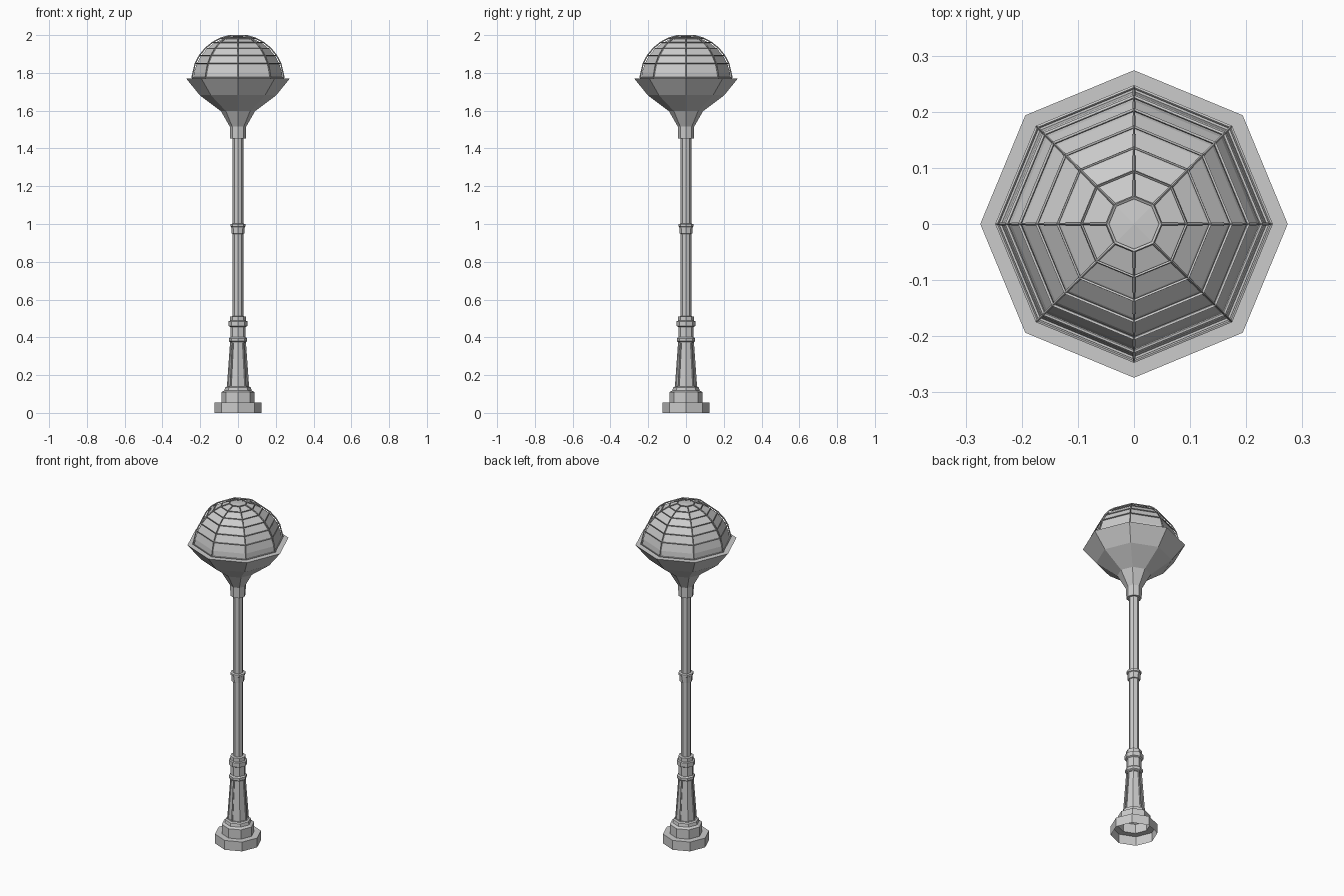
import bpy, bmesh, math

if "Cube" in bpy.data.objects:
    bpy.data.objects.remove(bpy.data.objects["Cube"])

SIDES = 8


def lathe(name, profile, cap_top=False, panel_bands=()):
    """Flat-shaded octagonal turning from (radius, z) points; corners lie on the x and y axes."""
    bm = bmesh.new()
    rings = []
    for r, z in profile:
        if r == 0:
            rings.append([bm.verts.new((0, 0, z))] * SIDES)
        else:
            rings.append([bm.verts.new((r * math.cos(math.tau * i / SIDES),
                                        r * math.sin(math.tau * i / SIDES), z))
                          for i in range(SIDES)])
    panels = []
    for k, (a, b) in enumerate(zip(rings, rings[1:])):
        for i in range(SIDES):
            j = (i + 1) % SIDES
            quad = [a[i], a[j], b[j], b[i]]
            face = bm.faces.new(list(dict.fromkeys(quad)))
            if k in panel_bands:
                panels.append(face)
    if cap_top:
        bm.faces.new(rings[-1])
    bm.normal_update()
    if panels:
        bmesh.ops.inset_individual(bm, faces=panels, thickness=0.006)
        bmesh.ops.inset_individual(bm, faces=panels, thickness=0.001, depth=-0.005)
    mesh = bpy.data.meshes.new(name)
    bm.to_mesh(mesh)
    bm.free()
    obj = bpy.data.objects.new(name, mesh)
    bpy.context.collection.objects.link(obj)
    return obj


def dome(radius, centre, first, last, step=11.25):
    """Profile points on a sphere between two latitude indices."""
    return [(radius * math.cos(math.radians(step * k)),
             centre + radius * math.sin(math.radians(step * k)))
            for k in range(first, last + 1)]


# Stepped foot, open underneath
lathe("foot", [(0.125, 0), (0.125, 0.055), (0.088, 0.055), (0.088, 0.11),
               (0.072, 0.118), (0.068, 0.135), (0.055, 0.142)])

# Tapered pedestal with recessed panels
lathe("pedestal", [(0.059, 0.138), (0.042, 0.375)], panel_bands=(0,))

# Moulded collar above the pedestal
lathe("pedestal_collar", [(0.042, 0.375), (0.048, 0.38), (0.048, 0.395),
                          (0.041, 0.402), (0.041, 0.455), (0.05, 0.46),
                          (0.05, 0.485), (0.042, 0.488), (0.042, 0.51),
                          (0.028, 0.512)])

# Slim shaft and its middle ring
lathe("shaft", [(0.028, 0.50), (0.028, 1.46)])
lathe("shaft_ring", [(0.028, 0.948), (0.034, 0.95), (0.036, 0.985),
                     (0.041, 0.988), (0.041, 1.0), (0.028, 1.002)])

# Neck collar under the bowl
lathe("neck_collar", [(0.028, 1.453), (0.041, 1.453), (0.043, 1.515)])

# Flared bowl with a flat rim
lathe("bowl", [(0.043, 1.515), (0.09, 1.597), (0.203, 1.682),
               (0.274, 1.77), (0.2, 1.77)])

# Globe
globe = dome(0.237, 1.757, 1, 7)
lathe("globe", [(0.237, 1.765)] + globe + [(0, 1.994)])

# Cage of ribs and hoops around the globe
cage = lathe("cage", [(0.244, 1.775)] + dome(0.245, 1.757, 1, 7)[1:])
wire = cage.modifiers.new("bars", 'WIREFRAME')
wire.thickness = 0.007
wire.offset = 0
wire.use_even_offset = False
wire.use_boundary = True
